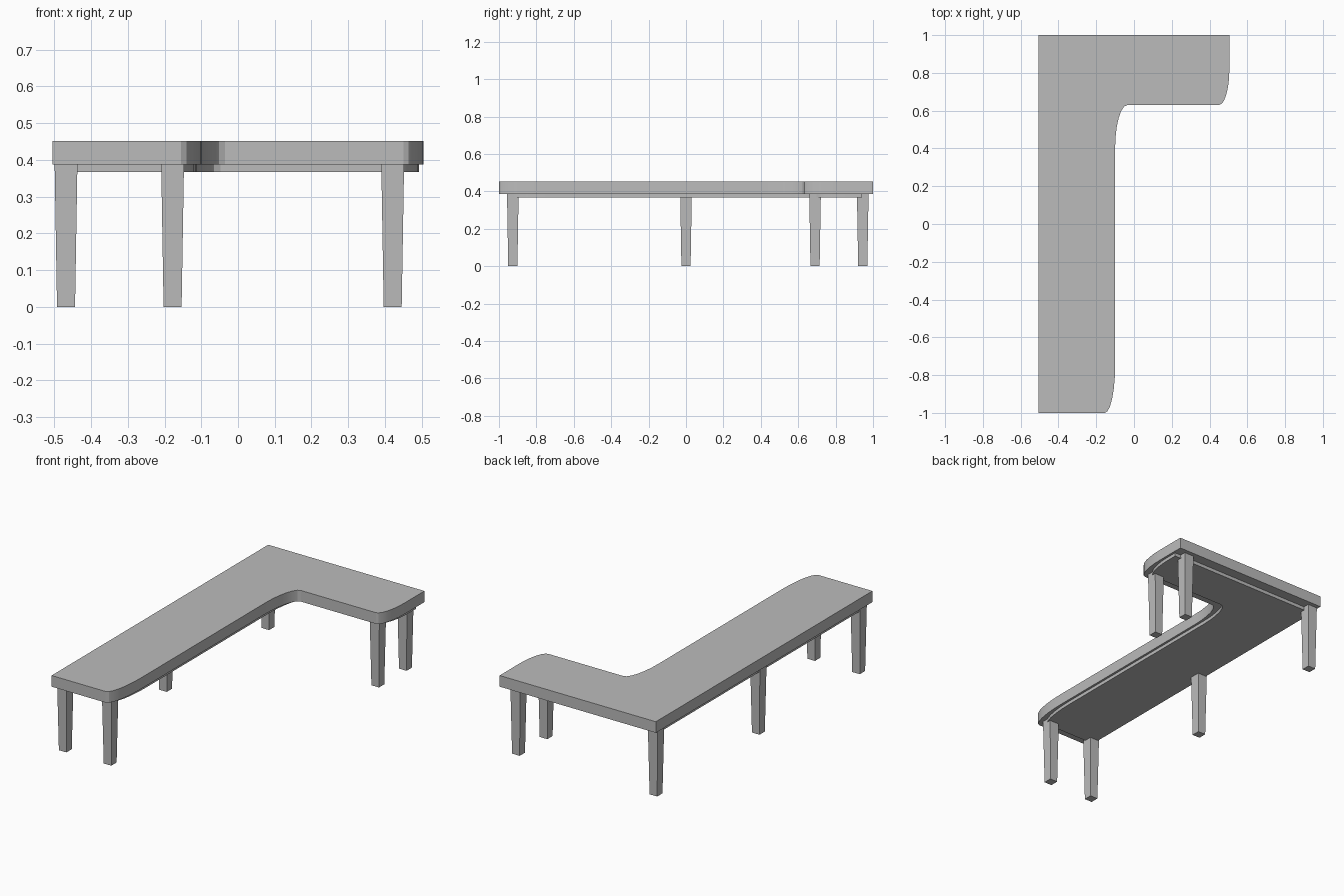
import bpy, bmesh, math

cube = bpy.data.objects.get("Cube")
if cube:
    bpy.data.objects.remove(cube, do_unlink=True)

grey = bpy.data.materials.new("warm_grey")
grey.use_nodes = True
COLOUR = (0.5, 0.5, 0.5, 1)
grey.diffuse_color = COLOUR
grey.node_tree.nodes["Principled BSDF"].inputs["Base Color"].default_value = COLOUR


def finish(name, bm):
    bmesh.ops.recalc_face_normals(bm, faces=bm.faces)
    mesh = bpy.data.meshes.new(name)
    bm.to_mesh(mesh)
    bm.free()
    mesh.materials.append(grey)
    obj = bpy.data.objects.new(name, mesh)
    bpy.context.collection.objects.link(obj)
    return obj


def arc(cx, cy, rx, ry, start, end, steps=6):
    """Points along part of an ellipse, angles in degrees."""
    angles = [math.radians(start + (end - start) * i / steps) for i in range(steps + 1)]
    return [(cx + rx * math.cos(a), cy + ry * math.sin(a)) for a in angles]


def l_slab(name, dx, dy, z0, z1):
    """L-shaped slab with swept corners, inset by dx and dy."""
    left, right, inner = -0.505 + dx, 0.505 - dx, -0.1 - dx
    front, back, step = -1 + dy, 1 - dy, 0.63 + dy
    outline = [(left, back), (left, front)]
    outline += arc(inner - 0.055, front + 0.25, 0.055, 0.25, -90, 0)
    outline += arc(inner + 0.065, step - 0.23, 0.065, 0.23, 180, 90)
    outline += arc(right - 0.055, step + 0.19, 0.055, 0.19, -90, 0)
    outline.append((right, back))
    bm = bmesh.new()
    face = bm.faces.new([bm.verts.new((x, y, z0)) for x, y in outline])
    top = bmesh.ops.extrude_face_region(bm, geom=[face])["geom"]
    verts = [v for v in top if isinstance(v, bmesh.types.BMVert)]
    bmesh.ops.translate(bm, vec=(0, 0, z1 - z0), verts=verts)
    obj = finish(name, bm)
    bpy.ops.object.select_all(action="DESELECT")
    obj.select_set(True)
    bpy.context.view_layer.objects.active = obj
    bpy.ops.object.shade_smooth_by_angle(angle=math.radians(20))


def leg(name, x, y, height=0.388, top=0.062, foot=0.049):
    """Square leg tapering toward the floor."""
    bm = bmesh.new()
    bmesh.ops.create_cube(bm, size=1)
    for v in bm.verts:
        width = top if v.co.z > 0 else foot
        v.co = (x + v.co.x * width, y + v.co.y * width, (v.co.z + 0.5) * height)
    finish(name, bm)


# Table top and the thin recessed board beneath it
l_slab("table_top", 0, 0, 0.387, 0.452)
l_slab("under_board", 0.013, 0.06, 0.367, 0.387)

# Six tapered legs
legs = {
    "front_right_leg": (-0.468, -0.926),
    "front_inner_leg": (-0.178, -0.926),
    "middle_leg": (-0.468, 0.0),
    "back_right_leg": (-0.468, 0.945),
    "back_left_leg": (0.421, 0.945),
    "side_left_leg": (0.421, 0.69),
}
for name, (x, y) in legs.items():
    leg(name, x, y)
